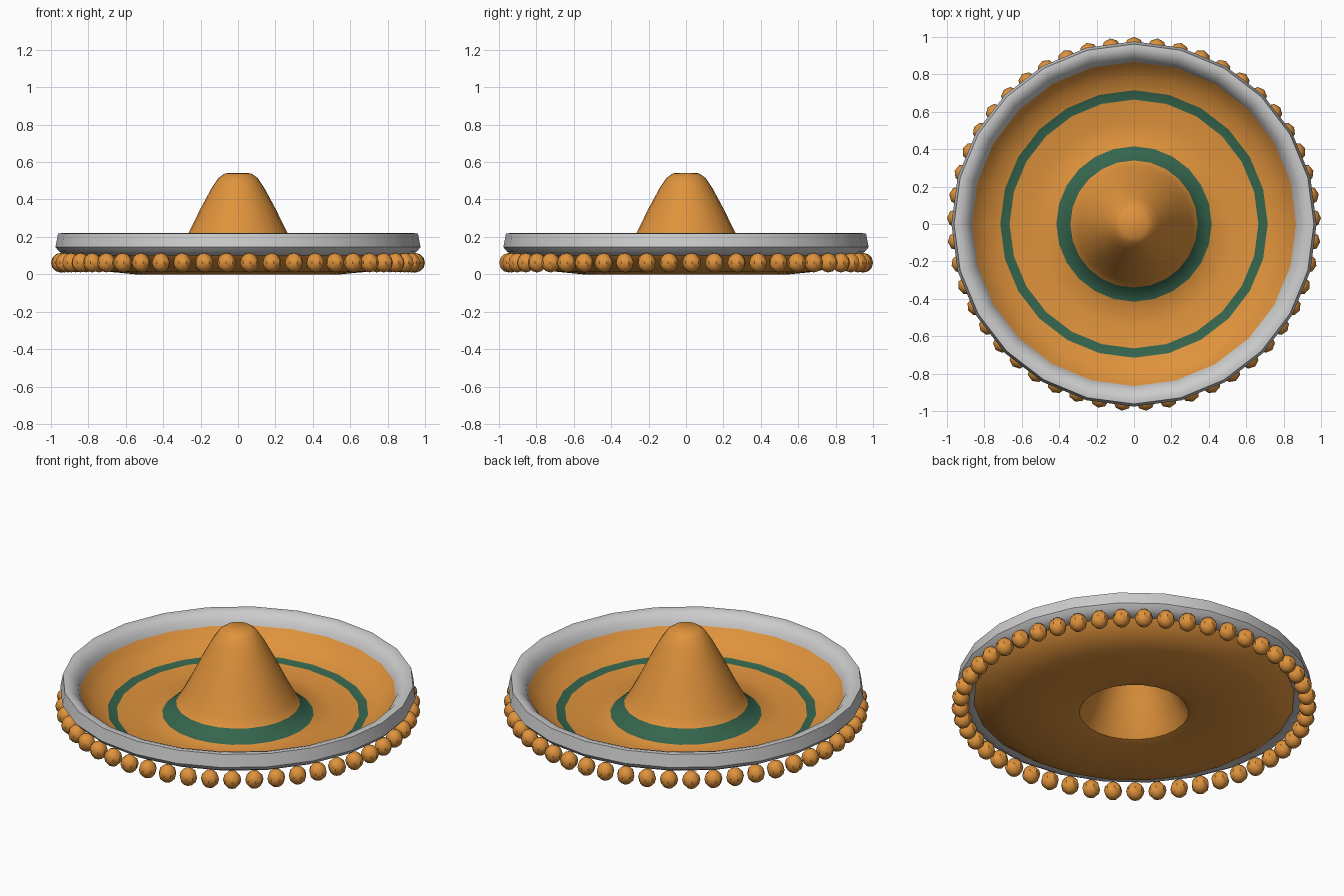
import bpy, bmesh
from math import sin, cos, pi, radians

if "Cube" in bpy.data.objects:
    bpy.data.objects.remove(bpy.data.objects["Cube"])


def material(name, color):
    m = bpy.data.materials.new(name)
    m.diffuse_color = color
    m.use_nodes = True
    m.node_tree.nodes["Principled BSDF"].inputs["Base Color"].default_value = m.diffuse_color
    return m


ORANGE = material("straw_orange", (0.74, 0.29, 0.045, 1))
GREEN = material("band_green", (0.035, 0.13, 0.075, 1))
SIDES = 24


def finish(name, bm, mats, angle=40):
    me = bpy.data.meshes.new(name)
    bm.to_mesh(me)
    bm.free()
    for m in mats:
        me.materials.append(m)
    ob = bpy.data.objects.new(name, me)
    bpy.context.collection.objects.link(ob)
    bpy.ops.object.select_all(action='DESELECT')
    ob.select_set(True)
    bpy.context.view_layer.objects.active = ob
    bpy.ops.object.shade_smooth_by_angle(angle=radians(angle))
    return ob


def lathe(name, profile, mats=(), green=(), closed=False):
    """Spin an (r, z) profile; intervals listed in green use the second material."""
    bm = bmesh.new()
    rings = []
    for r, z in profile:
        if r == 0:
            rings.append([bm.verts.new((0, 0, z))] * SIDES)
        else:
            rings.append([bm.verts.new((r * sin(2 * pi * i / SIDES),
                                        r * cos(2 * pi * i / SIDES), z))
                          for i in range(SIDES)])
    pairs = list(zip(rings, rings[1:]))
    if closed:
        pairs.append((rings[-1], rings[0]))
    for k, (a, b) in enumerate(pairs):
        for i in range(SIDES):
            j = (i + 1) % SIDES
            quad = list(dict.fromkeys((a[i], a[j], b[j], b[i])))
            f = bm.faces.new(quad)
            f.material_index = 1 if k in green else 0
    bmesh.ops.recalc_face_normals(bm, faces=bm.faces)
    return finish(name, bm, mats)


# Crown and brim: outer surface from the peak to the rim, then back underneath
lathe("hat_body", [
    (0, 0.542), (0.07, 0.54), (0.105, 0.515), (0.14, 0.463), (0.20, 0.352),
    (0.265, 0.22), (0.31, 0.135), (0.34, 0.085), (0.415, 0.022),
    (0.54, 0.02), (0.665, 0.03), (0.715, 0.04), (0.79, 0.075), (0.84, 0.115),
    (0.88, 0.165), (0.91, 0.15), (0.88, 0.105), (0.80, 0.045), (0.70, 0.015),
    (0.55, 0), (0.36, 0), (0.30, 0.015), (0.265, 0.07), (0.21, 0.195),
    (0.15, 0.32), (0.09, 0.43), (0, 0.48)],
    (ORANGE, GREEN), green=(7, 10))

# Rolled rim
lathe("rim_roll", [
    (0.865, 0.145), (0.88, 0.18), (0.91, 0.21), (0.94, 0.22), (0.962, 0.218),
    (0.976, 0.145), (0.955, 0.12), (0.92, 0.10), (0.88, 0.105)], closed=True)

# Row of hanging bobbles under the rim
COUNT = 49
bm = bmesh.new()
for i in range(COUNT):
    a = 2 * pi * i / COUNT
    ball = bmesh.ops.create_uvsphere(bm, u_segments=8, v_segments=6, radius=0.05)
    for v in ball["verts"]:
        x, y, z = v.co
        v.co = (x * cos(a) + (y + 0.95) * sin(a),
                -x * sin(a) + (y + 0.95) * cos(a), z * 1.04 + 0.062)
finish("bobbles", bm, (ORANGE,))
